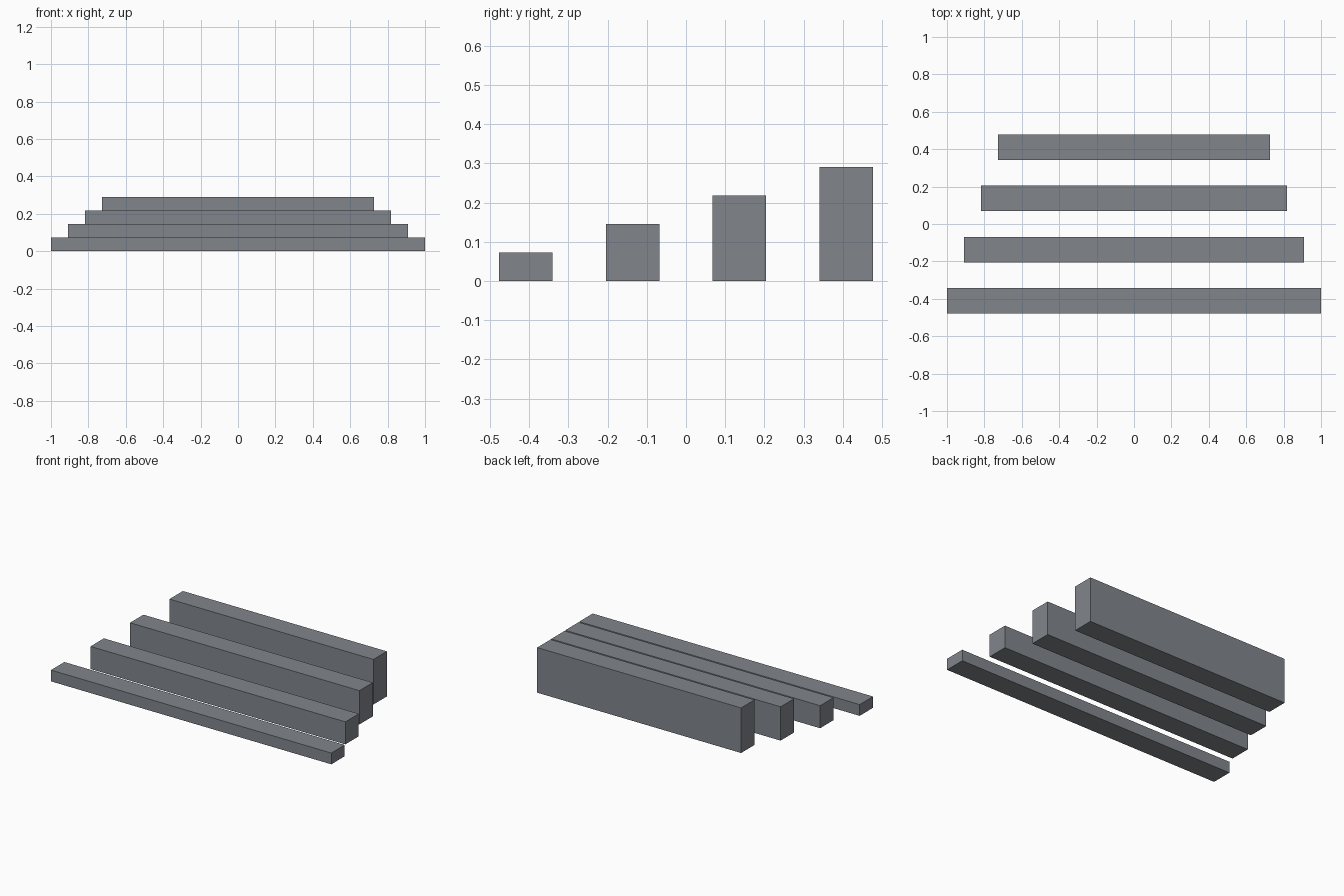
import bpy

if "Cube" in bpy.data.objects:
    bpy.data.objects.remove(bpy.data.objects["Cube"], do_unlink=True)

# Single slate grey material
grey = bpy.data.materials.new("slate_grey")
grey.use_nodes = True
colour = (0.22, 0.235, 0.26, 1)
grey.diffuse_color = colour
grey.node_tree.nodes["Principled BSDF"].inputs["Base Color"].default_value = colour

UNIT = 1 / 11      # all proportions are multiples of this
DEPTH = 1.5 * UNIT
SPACING = 3 * UNIT
RISE = 0.8 * UNIT


def box(name, size, centre):
    bpy.ops.mesh.primitive_cube_add(size=1, location=centre)
    obj = bpy.context.object
    obj.name = name
    obj.scale = size
    bpy.ops.object.transform_apply(location=False, rotation=False, scale=True)
    obj.data.materials.append(grey)
    return obj


# Four separate steps, each taller and narrower towards the back
for i, label in enumerate(("first", "second", "third", "fourth")):
    width = 2 - 2 * i * UNIT
    height = RISE * (i + 1)
    box(label + "_step", (width, DEPTH, height),
        (0, (i - 1.5) * SPACING, height / 2))
